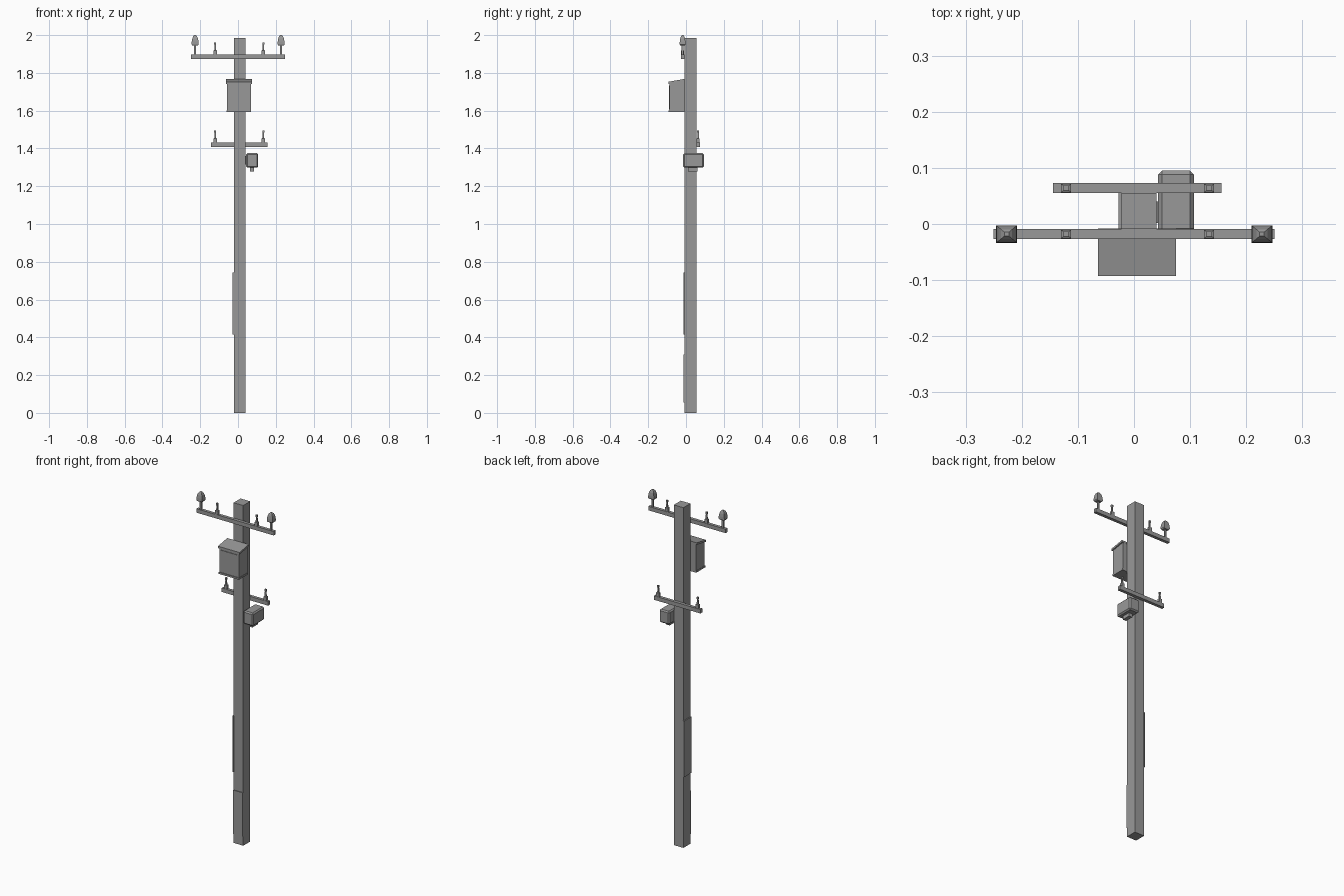
import bpy, bmesh

if "Cube" in bpy.data.objects:
    bpy.data.objects.remove(bpy.data.objects["Cube"])

grey = bpy.data.materials.new("dark_grey")
grey.diffuse_color = (.315, .315, .315, 1)
grey.use_nodes = True
grey.node_tree.nodes["Principled BSDF"].inputs["Base Color"].default_value = grey.diffuse_color


def finish(name, bm):
    bmesh.ops.recalc_face_normals(bm, faces=bm.faces)
    me = bpy.data.meshes.new(name)
    bm.to_mesh(me)
    bm.free()
    me.materials.append(grey)
    ob = bpy.data.objects.new(name, me)
    bpy.context.collection.objects.link(ob)
    return ob


def box(name, x, y, z, bevel=0.0):
    bm = bmesh.new()
    bmesh.ops.create_cube(bm, size=1)
    for v in bm.verts:
        v.co = [(a[0] + a[1]) / 2 + c * (a[1] - a[0]) for a, c in zip((x, y, z), v.co)]
    ob = finish(name, bm)
    if bevel:
        m = ob.modifiers.new("bevel", 'BEVEL')
        m.width, m.segments = bevel, 1
    return ob


def prism(name, x, yz):
    # side profile in y, z extruded along x
    bm = bmesh.new()
    f = bm.faces.new([bm.verts.new((x[0], y, z)) for y, z in yz])
    r = bmesh.ops.extrude_face_region(bm, geom=[f])
    vs = [g for g in r['geom'] if isinstance(g, bmesh.types.BMVert)]
    bmesh.ops.translate(bm, verts=vs, vec=(x[1] - x[0], 0, 0))
    return finish(name, bm)


def stack(name, cx, cy, rings):
    # stacked rectangular sections: (z, half width x, half width y)
    bm = bmesh.new()
    loops = [[bm.verts.new((cx + sx * hx, cy + sy * hy, z))
              for sx, sy in ((-1, -1), (1, -1), (1, 1), (-1, 1))]
             for z, hx, hy in rings]
    for a, b in zip(loops, loops[1:]):
        for i in range(4):
            j = (i + 1) % 4
            bm.faces.new((a[i], a[j], b[j], b[i]))
    bm.faces.new(loops[0])
    bm.faces.new(loops[-1])
    return finish(name, bm)


def pin(name, cx, cy, z):
    # short pin: collar, thin stem, small head
    stack(name, cx, cy, [(z, .009, .0075), (z + .022, .009, .0075), (z + .024, .0045, .004),
                         (z + .05, .0035, .0035), (z + .053, .005, .0045), (z + .064, .005, .0045)])


# Pole and thin sheets wrapped on it
box("pole", (-.022, .04), (-.009, .055), (0, 1.986))
box("side_sign", (-.028, -.02), (-.012, .0565), (.415, .742))
box("front_sheet", (-.022, .04), (-.0135, -.008), (.055, .31))

# Upper crossarm with bell insulators and pins
box("upper_crossarm", (-.25, .25), (-.027, -.009), (1.874, 1.897))
for i, x in enumerate((-.227, .228)):
    stack(f"insulator_stem_{i}", x, -.018, [(1.897, .0055, .005), (1.95, .0055, .005)])
    stack(f"insulator_bell_{i}", x, -.018,
          [(1.945, .0145, .0125), (1.951, .0185, .0155), (1.966, .0178, .015),
           (1.983, .0148, .0125), (1.994, .010, .0085), (2.0, .004, .0035)])

# Lower crossarm
box("lower_crossarm", (-.144, .156), (.055, .073), (1.408, 1.431))
for i, x in enumerate((-.121, .134)):
    pin(f"upper_pin_{i}", x, -.018, 1.897)
    pin(f"lower_pin_{i}", x, .064, 1.431)

# Cabinet with sloping roof, door and base lip
prism("cabinet_body", (-.058, .068), [(-.009, 1.594), (-.088, 1.594), (-.088, 1.743), (-.009, 1.757)])
prism("cabinet_roof", (-.064, .075), [(-.008, 1.757), (-.093, 1.742), (-.093, 1.753), (-.008, 1.768)])
box("cabinet_door", (-.05, .06), (-.091, -.087), (1.607, 1.733))
box("cabinet_base", (-.06, .07), (-.092, -.009), (1.592, 1.602))

# Small side box with a tab underneath
box("side_box", (.043, .107), (-.015, .095), (1.298, 1.375), .007)
box("side_box_mount", (.037, .05), (.002, .04), (1.315, 1.36))
box("side_box_tab", (.063, .085), (.011, .061), (1.278, 1.302))
